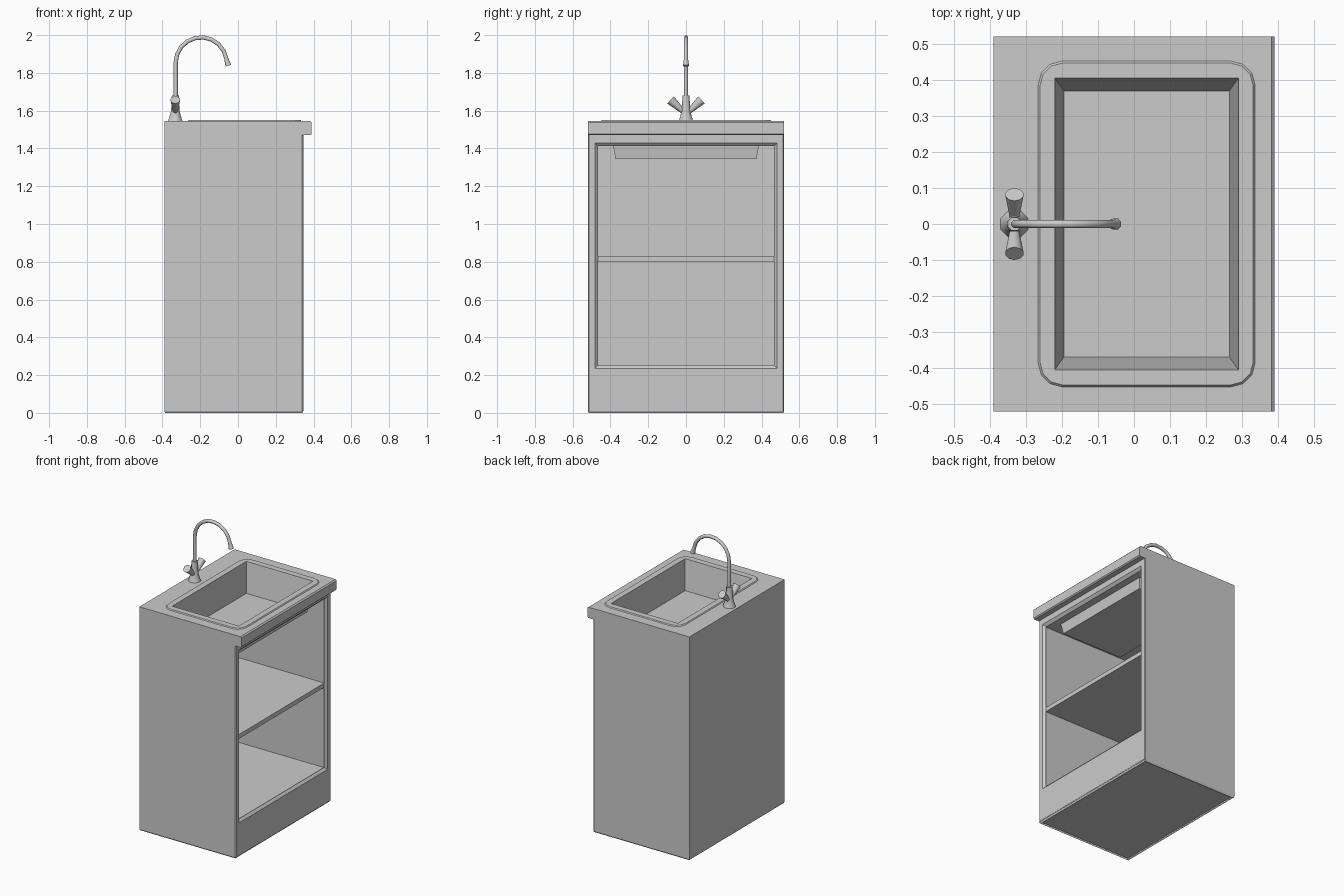
import bpy, bmesh
from math import sin, cos, pi, radians
from mathutils import Vector

if "Cube" in bpy.data.objects:
    bpy.data.objects.remove(bpy.data.objects["Cube"])


def loft(name, rings, drop=None):
    """Skin a list of equal-length loops, cap both ends, optionally drop faces."""
    bm = bmesh.new()
    loops = [[bm.verts.new(p) for p in ring] for ring in rings]
    n = len(loops[0])
    for a, b in zip(loops, loops[1:]):
        for i in range(n):
            j = (i + 1) % n
            bm.faces.new((a[i], a[j], b[j], b[i]))
    bm.faces.new(loops[0])
    bm.faces.new(loops[-1])
    bmesh.ops.remove_doubles(bm, verts=bm.verts, dist=1e-5)
    bmesh.ops.recalc_face_normals(bm, faces=bm.faces)
    if drop:
        bm.normal_update()
        bad = [f for f in bm.faces if drop(f)]
        bmesh.ops.delete(bm, geom=bad, context='FACES')
    mesh = bpy.data.meshes.new(name)
    bm.to_mesh(mesh)
    bm.free()
    ob = bpy.data.objects.new(name, mesh)
    bpy.context.collection.objects.link(ob)
    return ob


def flat_ring(x0, x1, y, z, r=0.0):
    """Horizontal rectangle, symmetric in y, with rounded corners."""
    pts = []
    corners = ((x1 - r, y - r), (x0 + r, y - r), (x0 + r, r - y), (x1 - r, r - y))
    for k, (cx, cy) in enumerate(corners):
        for s in range(4):
            a = pi / 2 * (k + s / 3)
            pts.append((cx + r * cos(a), cy + r * sin(a), z))
    return pts


def upright_ring(x, y, z0, z1):
    return [(x, -y, z0), (x, y, z0), (x, y, z1), (x, -y, z1)]


def tube(name, path, radii, ref, sides=8):
    """Round sweep along a planar path; ref is the plane normal."""
    path, ref, rings = [Vector(p) for p in path], Vector(ref), []
    for i, p in enumerate(path):
        t = (path[min(i + 1, len(path) - 1)] - path[max(i - 1, 0)]).normalized()
        up = t.cross(ref)
        rings.append([p + radii[i] * (cos(a) * ref + sin(a) * up)
                      for a in (2 * pi * (k + 0.5) / sides for k in range(sides))])
    ob = loft(name, rings)
    bpy.context.view_layer.objects.active = ob
    ob.select_set(True)
    bpy.ops.object.shade_smooth_by_angle(angle=radians(50))
    ob.select_set(False)
    return ob


# Cabinet body: outer walls, framed opening on +x, inner compartment
loft("cabinet_body", [
    upright_ring(-0.39, 0.52, 0.01, 1.47),
    upright_ring(0.34, 0.52, 0.01, 1.47),
    upright_ring(0.347, 0.514, 0.01, 1.47),
    upright_ring(0.347, 0.483, 0.235, 1.43),
    upright_ring(0.332, 0.467, 0.252, 1.413),
    upright_ring(0.325, 0.475, 0.245, 1.415),
    upright_ring(-0.37, 0.475, 0.245, 1.415),
], drop=lambda f: abs(f.normal.z) > 0.9
    and not 0.02 < f.calc_center_median().z < 1.38)

# Hollow plinth underneath
loft("plinth_recess", [
    flat_ring(-0.39, 0.345, 0.52, 0.01),
    flat_ring(-0.385, 0.34, 0.515, 0.0),
    flat_ring(-0.38, 0.335, 0.51, 0.0),
    flat_ring(-0.38, 0.335, 0.51, 0.23),
], drop=lambda f: f.normal.z > 0.9 and f.calc_center_median().z < 0.02)

# Middle shelf
loft("shelf", [flat_ring(-0.37, 0.327, 0.475, z) for z in (0.80, 0.83)])

# Worktop with raised rim and sink basin, from basin underside round to basin floor
loft("worktop_and_basin", [
    flat_ring(-0.198, 0.268, 0.373, 1.344),
    flat_ring(-0.208, 0.278, 0.386, 1.415),
    flat_ring(-0.37, 0.328, 0.475, 1.415),
    flat_ring(-0.39, 0.345, 0.52, 1.47),
    flat_ring(-0.39, 0.383, 0.52, 1.47),
    flat_ring(-0.39, 0.39, 0.52, 1.477),
    flat_ring(-0.39, 0.39, 0.52, 1.537),
    flat_ring(-0.39, 0.382, 0.52, 1.545),
    flat_ring(-0.266, 0.336, 0.452, 1.545, 0.065),
    flat_ring(-0.261, 0.331, 0.447, 1.551, 0.063),
    flat_ring(-0.22, 0.29, 0.405, 1.551),
    flat_ring(-0.195, 0.265, 0.37, 1.35),
])

# Tap: flared base, swan-neck spout, two cone handles
TX = -0.332
tube("tap_base", [(TX, 0, z) for z in (1.543, 1.556, 1.60, 1.68)],
     (0.042, 0.037, 0.024, 0.02), (0, 1, 0))
arc = [(-0.195 - 0.135 * cos(a), 0, 1.853 + 0.135 * sin(a))
       for a in (radians(d) for d in range(0, 172, 19))]
neck = [(-0.33, 0, 1.67), (-0.33, 0, 1.76)] + arc + [(-0.051, 0, 1.838)]
tube("tap_spout", neck, [0.012] * (len(neck) - 1) + [0.017], (0, 1, 0))
for side, label in ((1, "left"), (-1, "right")):
    tube("tap_handle_" + label,
         [(TX, side * 0.008, 1.588), (TX, side * 0.082, 1.657)],
         (0.011, 0.026), (1, 0, 0), 10)
